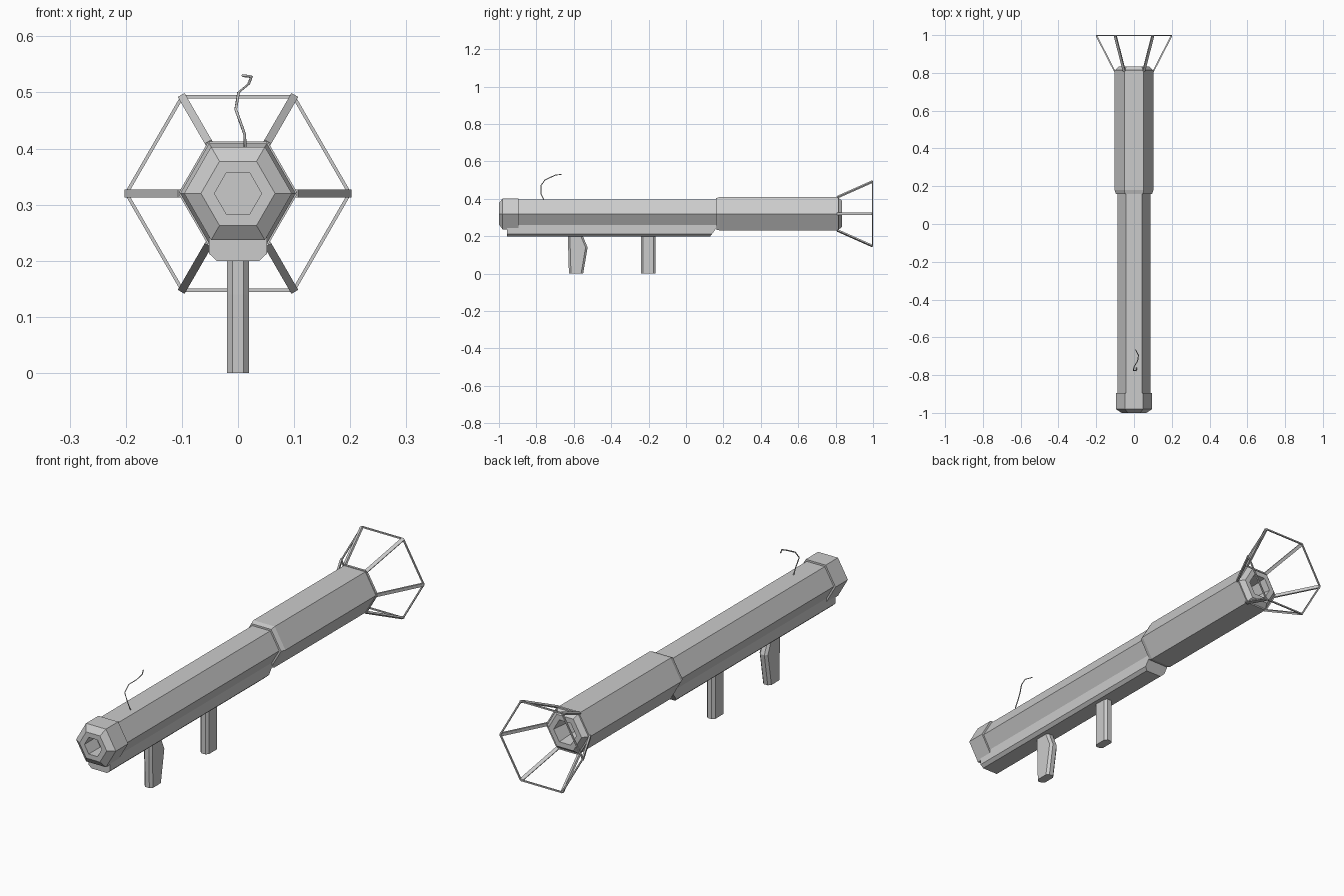
import bpy, bmesh, math
from mathutils import Vector

if "Cube" in bpy.data.objects:
    bpy.data.objects.remove(bpy.data.objects["Cube"])

AXIS_Z = 0.32


def finish(name, bm):
    bmesh.ops.recalc_face_normals(bm, faces=bm.faces[:])
    me = bpy.data.meshes.new(name)
    bm.to_mesh(me)
    bm.free()
    ob = bpy.data.objects.new(name, me)
    bpy.context.collection.objects.link(ob)
    return ob


def hex_point(i, r, y):
    a = math.radians(60 * i)
    return Vector((r * math.cos(a), y, AXIS_Z + r * math.sin(a)))


def skin(bm, rings):
    """Bridge successive vertex rings and cap both ends."""
    loops = [[bm.verts.new(p) for p in ring] for ring in rings]
    n = len(loops[0])
    for a, b in zip(loops, loops[1:]):
        for i in range(n):
            bm.faces.new((a[i], a[(i + 1) % n], b[(i + 1) % n], b[i]))
    bm.faces.new(loops[0])
    bm.faces.new(loops[-1])


def hex_tube(name, profile):
    """Six-sided turned part along y from (y, radius) pairs."""
    bm = bmesh.new()
    skin(bm, [[hex_point(i, r, y) for i in range(6)] for y, r in profile])
    return finish(name, bm)


def bar(bm, p, q, side, w, t):
    """Rectangular bar from p to q; w runs along the side direction."""
    d = (q - p).normalized()
    s = (side - d * side.dot(d)).normalized()
    u = d.cross(s)
    rect = [s * w * a + u * t * b for a, b in ((-.5, -.5), (.5, -.5), (.5, .5), (-.5, .5))]
    skin(bm, [[p + o for o in rect], [q + o for o in rect]])


def grip(name, levels):
    """Chamfered handle from (z, y_front, y_back) levels."""
    bm = bmesh.new()
    w, c, k = 0.02, 0.01, 0.011
    skin(bm, [[Vector(v) for v in (
        (-c, y0, z), (c, y0, z), (w, y0 + k, z), (w, y1 - k, z),
        (c, y1, z), (-c, y1, z), (-w, y1 - k, z), (-w, y0 + k, z))]
        for z, y0, y1 in levels])
    return finish(name, bm)


# Main barrel, end cap with bore, and wider rear chamber
hex_tube("barrel", [(-0.92, 0.087), (0.2, 0.087)])
hex_tube("front_cap", [(-0.88, 0.042), (-1.0, 0.042), (-1.0, 0.066), (-0.98, 0.096),
                       (-0.895, 0.096), (-0.895, 0.08)])
hex_tube("rear_chamber", [(0.16, 0.08), (0.16, 0.096), (0.18, 0.103), (0.81, 0.103),
                          (0.835, 0.08), (0.835, 0.055), (0.72, 0.042)])

# Underside rail: chamfered section, sloped rear end
bm = bmesh.new()
section = [(-0.052, 0.26), (-0.052, 0.213), (-0.038, 0.2), (0.038, 0.2), (0.052, 0.213), (0.052, 0.26)]
skin(bm, [[Vector((x, -0.957, z)) for x, z in section],
          [Vector((x, 0.13 + (z - 0.2) * 0.75, z)) for x, z in section]])
finish("underside_rail", bm)

# Handles
grip("trigger_grip", [(0.0, -0.626, -0.55), (0.14, -0.63, -0.526), (0.205, -0.63, -0.553)])
grip("support_grip", [(0.0, -0.24, -0.163), (0.205, -0.24, -0.163)])

# Flared wire guard: spokes, base ring and outer ring
bm = bmesh.new()
for i in range(6):
    a0, a1 = hex_point(i, 0.103, 0.81), hex_point(i + 1, 0.103, 0.81)
    b0, b1 = hex_point(i, 0.199, 0.997), hex_point(i + 1, 0.199, 0.997)
    ang = math.radians(60 * i)
    bar(bm, a0, b0, Vector((-math.sin(ang), 0, math.cos(ang))), 0.014, 0.008)
    bar(bm, a0, a1, Vector((0, 1, 0)), 0.01, 0.006)
    bar(bm, b0, b1, Vector((0, 1, 0)), 0.006, 0.006)
finish("wire_guard", bm)

# Loose wire on top of the barrel
cu = bpy.data.curves.new("loose_wire", 'CURVE')
cu.dimensions = '3D'
cu.bevel_depth = 0.0025
cu.bevel_resolution = 0
path = [(0.013, -0.758, 0.39), (0.012, -0.775, 0.425), (-0.004, -0.776, 0.47),
        (0.001, -0.755, 0.5), (0.019, -0.725, 0.515), (0.024, -0.695, 0.528), (0.008, -0.665, 0.53)]
sp = cu.splines.new('POLY')
sp.points.add(len(path) - 1)
for pt, co in zip(sp.points, path):
    pt.co = (*co, 1)
cu.use_fill_caps = True
bpy.context.collection.objects.link(bpy.data.objects.new("loose_wire", cu))
